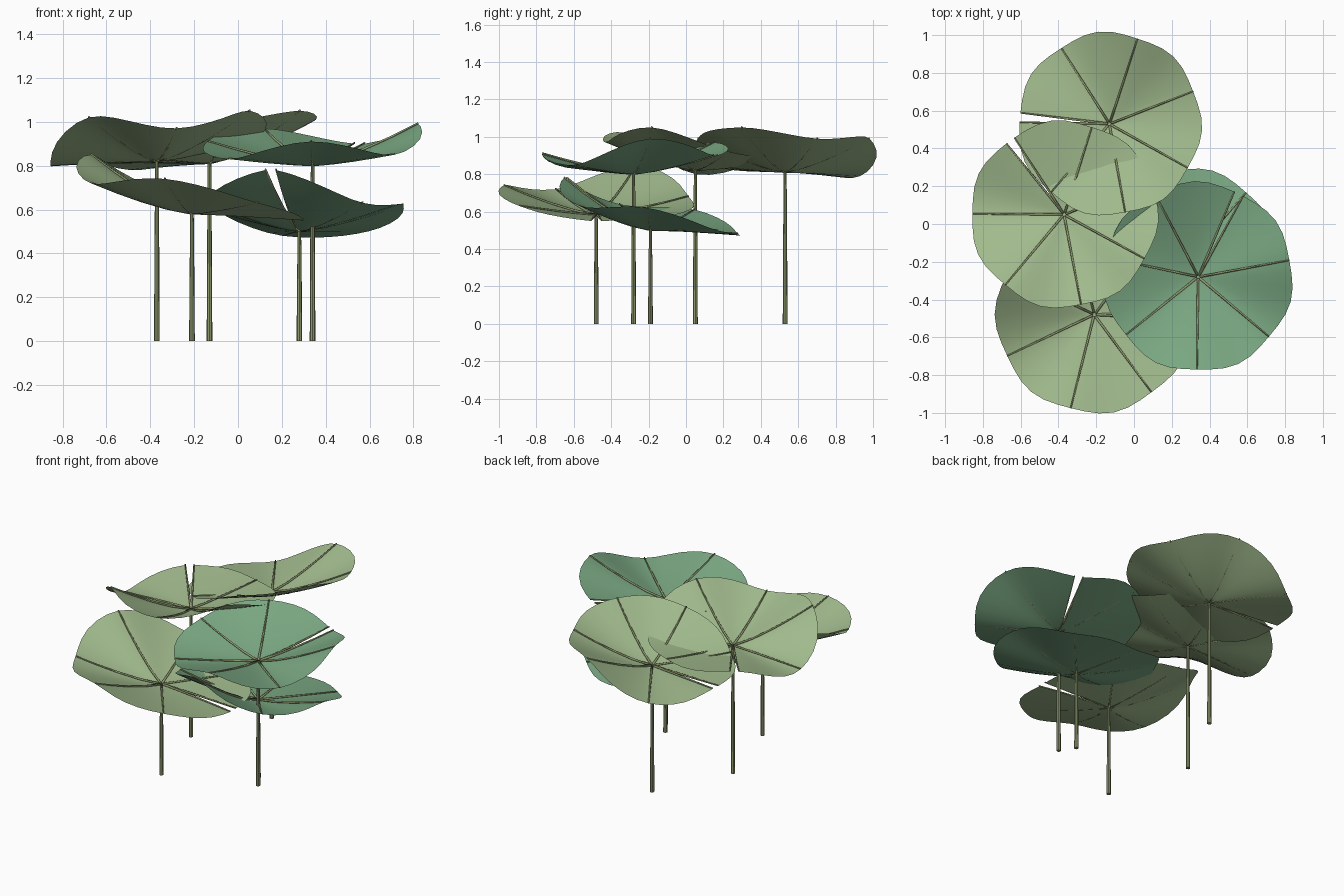
import bpy, bmesh
from math import sin, cos, pi, radians
from mathutils import Vector

if "Cube" in bpy.data.objects:
    bpy.data.objects.remove(bpy.data.objects["Cube"])

def material(name, rgb):
    m = bpy.data.materials.new(name)
    m.diffuse_color = (*rgb, 1)
    m.use_nodes = True
    m.node_tree.nodes["Principled BSDF"].inputs["Base Color"].default_value = m.diffuse_color
    return m

LIGHT = material("olive_leaf", (0.36, 0.50, 0.27))
TEAL = material("blue_green_leaf", (0.20, 0.40, 0.23))
STALK = material("stalk_green", (0.28, 0.33, 0.16))

SPAN, SECTORS, SUB, RINGS = radians(354), 7, 6, 8

def rim_lift(h, u):
    # smooth (Catmull-Rom) height between the vein tips
    i = min(int(u), SECTORS - 1)
    t = u - i
    p0, p1, p2, p3 = h[max(i - 1, 0)], h[i], h[i + 1], h[min(i + 2, SECTORS)]
    return 0.5 * (2*p1 + (p2 - p0)*t + (2*p0 - 5*p1 + 4*p2 - p3)*t*t
                  + (3*p1 - p0 - 3*p2 + p3)*t**3)

def leaf_point(c, r, a0, h, u, t):
    a = radians(a0) - SPAN * u / SECTORS
    rad = r * t * (1 + 0.035 * t * sin(pi * (u % 1)) ** 2)
    return Vector((c[0] + rad*cos(a), c[1] + rad*sin(a),
                   c[2] + rim_lift(h, u) * t ** 1.35))

def tube(bm, pts, radii, sides):
    # tapered capped tube along a path
    rings = []
    for i, p in enumerate(pts):
        d = (pts[min(i + 1, len(pts) - 1)] - pts[max(i - 1, 0)]).normalized()
        x = d.cross(Vector((0, 0, 1)) if abs(d.z) < 0.9 else Vector((0, 1, 0))).normalized()
        y = d.cross(x)
        rings.append([bm.verts.new(p + radii[i] * (x*cos(2*pi*k/sides) + y*sin(2*pi*k/sides)))
                      for k in range(sides)])
    for a, b in zip(rings, rings[1:]):
        for k in range(sides):
            n = (k + 1) % sides
            bm.faces.new((a[k], a[n], b[n], b[k]))
    bm.faces.new(rings[0][::-1])
    bm.faces.new(rings[-1])

def finish(bm, name, mat, smooth=True):
    me = bpy.data.meshes.new(name)
    bm.to_mesh(me)
    bm.free()
    for p in me.polygons:
        p.use_smooth = smooth
    me.materials.append(mat)
    bpy.context.collection.objects.link(bpy.data.objects.new(name, me))

def lotus_leaf(name, c, r, a0, h, mat):
    # slit wavy blade
    bm = bmesh.new()
    hub = bm.verts.new(c)
    n = SECTORS * SUB
    prev = None
    for j in range(1, RINGS + 1):
        row = [bm.verts.new(leaf_point(c, r, a0, h, i / SUB, j / RINGS)) for i in range(n + 1)]
        for i in range(n):
            if prev:
                bm.faces.new((prev[i + 1], row[i + 1], row[i], prev[i]))
            else:
                bm.faces.new((hub, row[i + 1], row[i]))
        prev = row
    finish(bm, name + "_blade", mat)
    # radiating veins, just proud of the blade
    bm = bmesh.new()
    for i in range(SECTORS + 1):
        pts = [leaf_point(c, r, a0, h, i, t) + Vector((0, 0, 0.004))
               for t in (0.02, 0.25, 0.5, 0.75, 1.0)]
        tube(bm, pts, (0.007, 0.0065, 0.006, 0.005, 0.004), 5)
    finish(bm, name + "_veins", STALK)
    # upright stalk
    bm = bmesh.new()
    x, y, z = c
    tube(bm, [Vector((x, y, 0)), Vector((x, y, z / 2)), Vector((x, y, z))],
         (0.013, 0.011, 0.008), 8)
    finish(bm, name + "_stalk", STALK, False)

# name, hub, radius, slit angle, lift at each vein tip, colour
leaves = [
    ("back_leaf", (-0.13, 0.53, 0.81), 0.475, 173, (0, -0.02, 0.18, 0.18, 0.24, 0.18, 0.03, 0), LIGHT),
    ("left_leaf", (-0.37, 0.05, 0.82), 0.485, 123, (0.06, 0.05, 0.10, 0.23, 0.15, 0.20, -0.02, 0.06), LIGHT),
    ("front_leaf", (-0.21, -0.48, 0.58), 0.51, -3, (-0.03, 0.05, 0.16, 0.14, 0.27, 0.10, 0, -0.03), LIGHT),
    ("right_leaf", (0.34, -0.28, 0.80), 0.49, 61, (0.10, 0.19, 0.05, 0.11, 0.03, 0.11, 0.17, 0.10), TEAL),
    ("low_leaf", (0.28, -0.19, 0.50), 0.475, 251, (0.28, 0.14, 0.11, -0.02, 0, 0.12, 0.13, 0.28), TEAL),
]
for args in leaves:
    lotus_leaf(*args)
